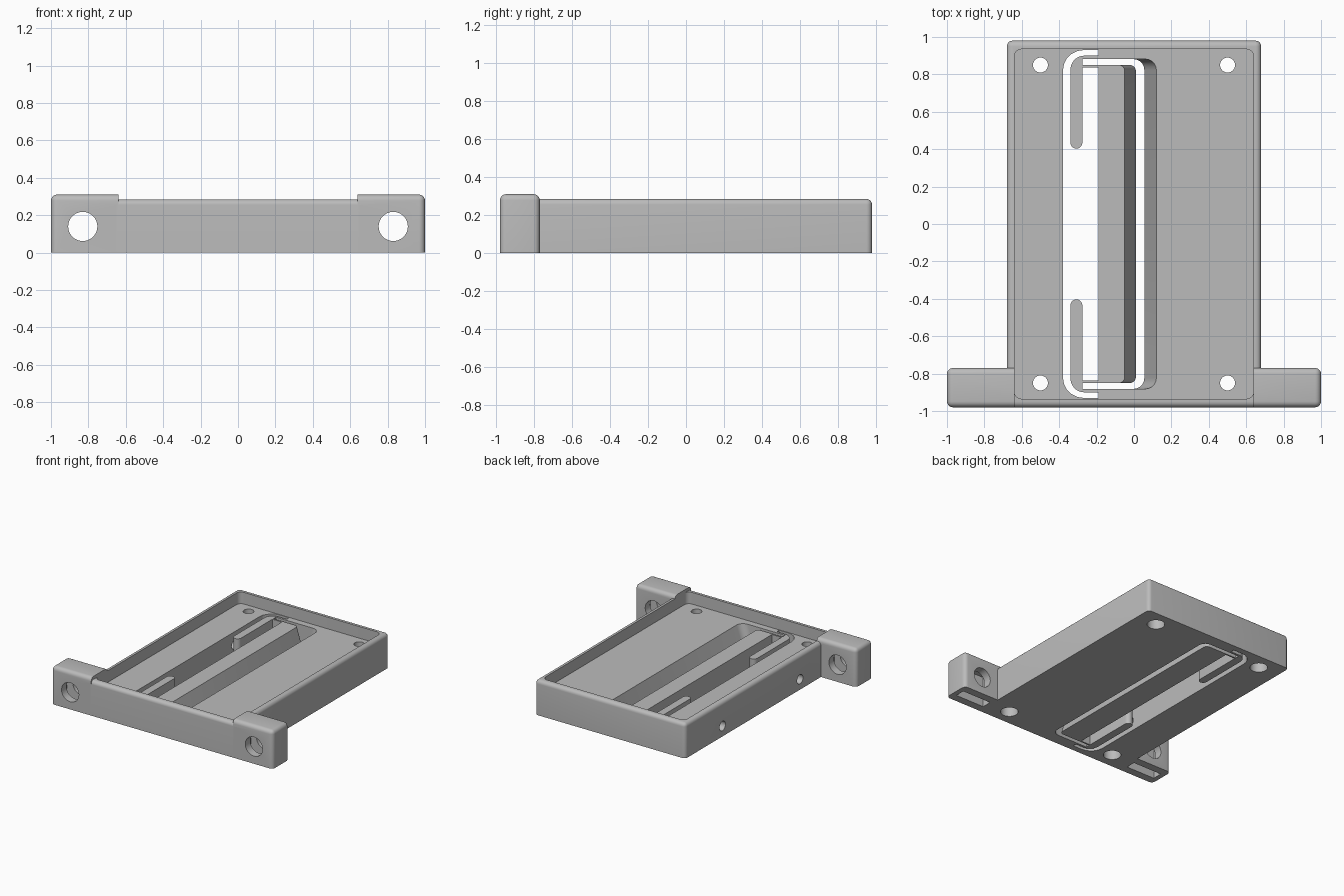
import bpy, bmesh, math
from mathutils import Matrix, Vector

if "Cube" in bpy.data.objects:
    bpy.data.objects.remove(bpy.data.objects["Cube"], do_unlink=True)

grey = bpy.data.materials.new("plain grey")
grey.use_nodes = True
grey.diffuse_color = (0.5, 0.5, 0.5, 1)
grey.node_tree.nodes["Principled BSDF"].inputs["Base Color"].default_value = (0.5, 0.5, 0.5, 1)

FLOOR, RIM = 0.19, 0.285


def finish(bm, name):
    bmesh.ops.recalc_face_normals(bm, faces=bm.faces)
    mesh = bpy.data.meshes.new(name)
    bm.to_mesh(mesh)
    bm.free()
    mesh.materials.append(grey)
    obj = bpy.data.objects.new(name, mesh)
    bpy.context.collection.objects.link(obj)
    return obj


def box(name, lo, hi, radius=0, rounded=lambda c, d: True):
    """Box from corner to corner; edges picked by centre and direction are rounded."""
    lo, hi = Vector(lo), Vector(hi)
    bm = bmesh.new()
    bmesh.ops.create_cube(bm, size=1)
    for v in bm.verts:
        v.co = Vector((lo[i] + hi[i]) / 2 + v.co[i] * (hi[i] - lo[i]) for i in range(3))
    if radius:
        edges = [e for e in bm.edges if rounded((e.verts[0].co + e.verts[1].co) / 2,
                                                e.verts[0].co - e.verts[1].co)]
        bmesh.ops.bevel(bm, geom=edges, offset=radius, segments=5, profile=0.5, affect='EDGES')
    return finish(bm, name)


def cylinder(name, centre, radius, length, axis):
    bm = bmesh.new()
    bmesh.ops.create_cone(bm, cap_ends=True, segments=40, radius1=radius, radius2=radius, depth=length)
    turn = {'X': Matrix.Rotation(math.pi / 2, 4, 'Y'), 'Y': Matrix.Rotation(math.pi / 2, 4, 'X'),
            'Z': Matrix.Identity(4)}[axis]
    bm.transform(Matrix.Translation(centre) @ turn)
    return finish(bm, name)


def prism(name, points, offset):
    """Closed outline pushed along an offset."""
    bm = bmesh.new()
    face = bm.faces.new([bm.verts.new(p) for p in points])
    new = bmesh.ops.extrude_face_region(bm, geom=[face])["geom"]
    bmesh.ops.translate(bm, vec=offset, verts=[g for g in new if isinstance(g, bmesh.types.BMVert)])
    return finish(bm, name)


def combine(target, tool, operation='DIFFERENCE'):
    mod = target.modifiers.new("cut", 'BOOLEAN')
    mod.operation, mod.solver, mod.object = operation, 'EXACT', tool
    bpy.context.view_layer.objects.active = target
    bpy.ops.object.modifier_apply(modifier=mod.name)
    bpy.data.objects.remove(tool, do_unlink=True)


def arc(cx, cy, r, start, end, steps=10):
    angles = [math.radians(start + (end - start) * i / steps) for i in range(steps + 1)]
    return [(cx + r * math.cos(a), cy + r * math.sin(a)) for a in angles]


def upright(c, d):
    return abs(d.z) > 0.01


# Tray shell with rounded rim
tray = box("tray", (-0.68, -0.98, 0), (0.68, 0.98, RIM), 0.03, lambda c, d: c.z > 0.01)

# Mounting ears, square on the inner side
for s in (-1, 1):
    x0, x1 = sorted((s * 0.64, s))
    ear = box("ear", (x0, -0.98, 0), (x1, -0.77, 0.31), 0.032,
              lambda c, d: c.z > 0.01 and abs(c.x) > 0.65)
    combine(tray, ear, 'UNION')

# Tray recess
combine(tray, box("recess", (-0.64, -0.935, FLOOR), (0.64, 0.935, 0.6), 0.04, upright))

# Ear bolt holes and nut pockets
for s in (-1, 1):
    combine(tray, box("nut_pocket", (s * 0.83 - 0.13, -0.915, -0.1), (s * 0.83 + 0.13, -0.835, 0.25)))
    combine(tray, cylinder("bolt_hole", (s * 0.83, -0.875, 0.14), 0.078, 0.5, 'Y'))

# Corner screw holes with counterbores, and side adjuster holes
for sy in (-1, 1):
    for sx in (-1, 1):
        combine(tray, cylinder("screw_hole", (sx * 0.5, sy * 0.85, 0.1), 0.04, 0.5, 'Z'))
        combine(tray, cylinder("counterbore", (sx * 0.5, sy * 0.85, 0), 0.066, 0.18, 'Z'))
    combine(tray, cylinder("adjuster_hole", (-0.55, sy * 0.5, 0.085), 0.038, 0.4, 'X'))

# Clamp opening: rounded left half, and right half with a sloping side
combine(tray, box("opening_left", (-0.38, -0.93, -0.05), (-0.19, 0.93, 0.25), 0.11,
                  lambda c, d: upright(c, d) and c.x < -0.3))
right = box("opening_right", (-0.21, -0.882, 0), (0.12, 0.882, FLOOR), 0.06,
            lambda c, d: upright(c, d) and c.x > 0)
bm = bmesh.new()
bm.from_mesh(right.data)
for v in bm.verts:
    v.co.z = v.co.z * 1.2 - 0.02
    if v.co.x > 0:
        v.co.x += (v.co.z - FLOOR) * 0.34
bm.to_mesh(right.data)
bm.free()
combine(tray, right)

# Sliding jaw bar with a sloping face
jaw = prism("jaw_bar", [(-0.19, -0.85, 0), (0.01, -0.85, 0), (-0.05, -0.85, FLOOR),
                        (-0.19, -0.85, FLOOR)], (0, 1.7, 0))
bm = bmesh.new()
bm.from_mesh(jaw.data)
corners = [e for e in bm.edges if abs(e.verts[0].co.z - e.verts[1].co.z) > 0.1
           and e.verts[0].co.x > -0.1]
bmesh.ops.bevel(bm, geom=corners, offset=0.03, segments=5, profile=0.5, affect='EDGES')
bm.to_mesh(jaw.data)
bm.free()

# Spring arms and the thin links to the jaw
parts = [tray, jaw]
for s, side in ((-1, "front"), (1, "back")):
    outline = ([(-0.18, 0.9)] + arc(-0.265, 0.825, 0.075, 90, 180)
               + arc(-0.308, 0.435, 0.032, 180, 360) + [(-0.276, 0.882), (-0.18, 0.882)])
    parts.append(prism(side + "_spring_arm", [(x, s * y, 0) for x, y in outline], (0, 0, FLOOR)))
    y0, y1 = sorted((s * 0.838, s * 0.85))
    parts.append(box(side + "_spring_link", (-0.28, y0, 0), (-0.188, y1, FLOOR)))

for obj in parts:
    bpy.ops.object.select_all(action='DESELECT')
    obj.select_set(True)
    bpy.context.view_layer.objects.active = obj
    bpy.ops.object.shade_smooth_by_angle(angle=math.radians(35))
